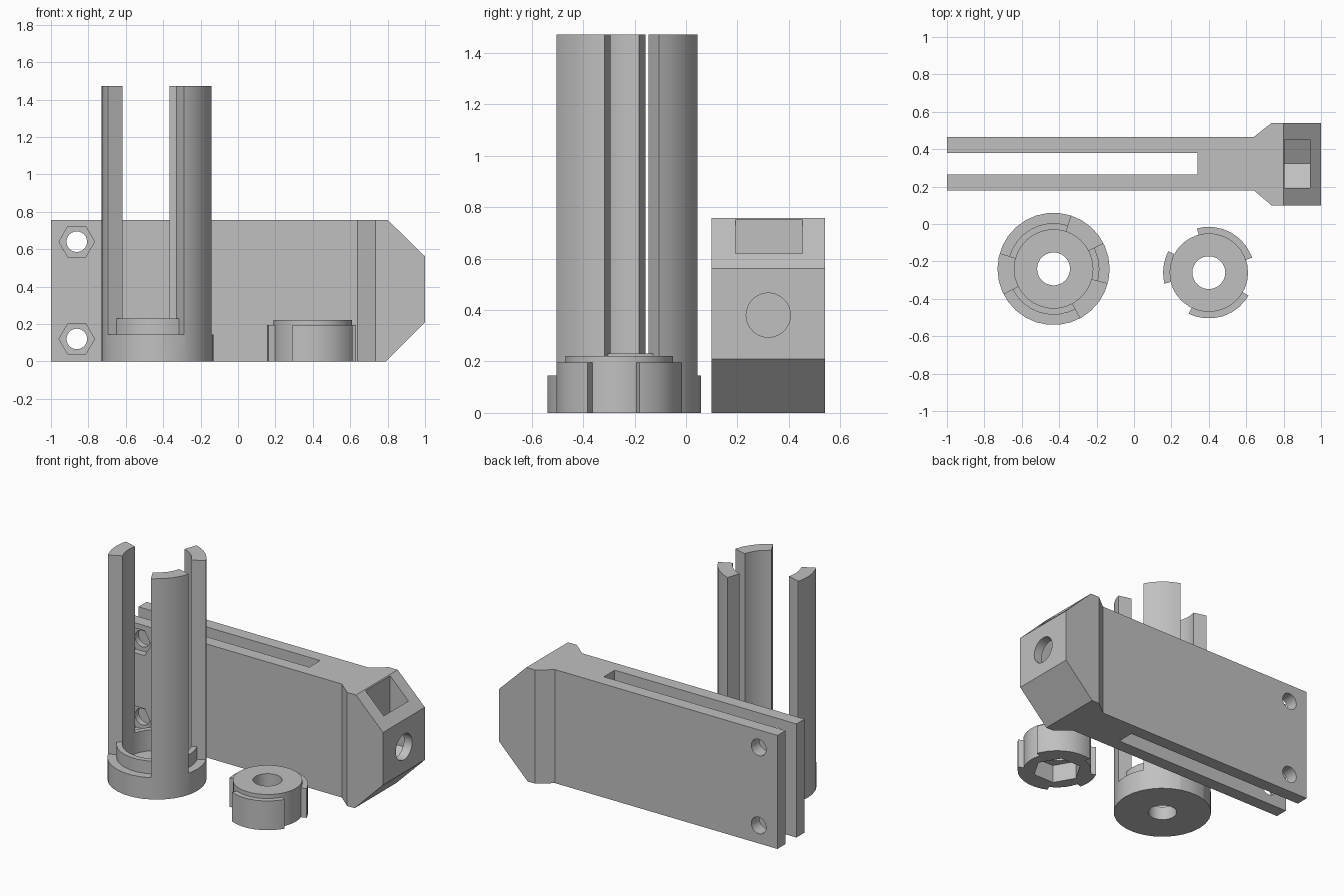
import bpy, bmesh
from math import cos, sin, radians, tau

if "Cube" in bpy.data.objects:
    bpy.data.objects.remove(bpy.data.objects["Cube"])

grey = bpy.data.materials.new("plain grey")
grey.use_nodes = True
colour = (0.53, 0.53, 0.53, 1)
grey.diffuse_color = colour
grey.node_tree.nodes["Principled BSDF"].inputs["Base Color"].default_value = colour


def finish(name, bm):
    bmesh.ops.recalc_face_normals(bm, faces=bm.faces)
    mesh = bpy.data.meshes.new(name)
    bm.to_mesh(mesh)
    bm.free()
    mesh.materials.append(grey)
    obj = bpy.data.objects.new(name, mesh)
    bpy.context.collection.objects.link(obj)
    return obj


def prism(name, points, axis, start, end):
    """Extrude a flat outline along one axis."""
    place = {"x": lambda p, d: (d, p[0], p[1]),
             "y": lambda p, d: (p[0], d, p[1]),
             "z": lambda p, d: (p[0], p[1], d)}[axis]
    bm = bmesh.new()
    face = bm.faces.new([bm.verts.new(place(p, start)) for p in points])
    ext = bmesh.ops.extrude_face_region(bm, geom=[face])
    shift = place((0, 0), end - start)
    bmesh.ops.translate(bm, vec=shift, verts=[g for g in ext["geom"] if isinstance(g, bmesh.types.BMVert)])
    return finish(name, bm)


def ngon(u, v, radius, sides):
    return [(u + radius * cos(tau * i / sides), v + radius * sin(tau * i / sides)) for i in range(sides)]


def lathe(name, centre, profile, a0=0, a1=360, step=12):
    """Turn a closed (radius, height) profile through an arc, capping open ends."""
    full = a1 - a0 == 360
    angles = [a0] + [a for a in range(-360, 720, step) if a0 < a < a1]
    if not full:
        angles.append(a1)
    bm = bmesh.new()
    rings = [[bm.verts.new((centre[0] + r * cos(radians(a)), centre[1] + r * sin(radians(a)), z))
              for r, z in profile] for a in angles]
    pairs = list(zip(rings, rings[1:])) + ([(rings[-1], rings[0])] if full else [])
    n = len(profile)
    for p, q in pairs:
        for i in range(n):
            j = (i + 1) % n
            bm.faces.new((p[i], p[j], q[j], q[i]))
    if not full:
        bm.faces.new(rings[0])
        bm.faces.new(rings[-1])
    return finish(name, bm)


def combine(obj, tool, operation="DIFFERENCE"):
    tool.hide_render = True
    mod = obj.modifiers.new("combine", "BOOLEAN")
    mod.operation, mod.object, mod.solver = operation, tool, "EXACT"
    bpy.context.view_layer.objects.active = obj
    bpy.ops.object.modifier_apply(modifier=mod.name)
    bpy.data.objects.remove(tool)


def smooth(obj):
    bpy.ops.object.select_all(action="DESELECT")
    obj.select_set(True)
    bpy.context.view_layer.objects.active = obj
    bpy.ops.object.shade_smooth_by_angle(angle=radians(25))


# Slotted arm with its widened, bevelled head
plan = [(-1, .18), (.64, .18), (.735, .10), (1, .10), (1, .54), (.735, .54), (.64, .465), (-1, .465),
        (-1, .38), (.34, .38), (.34, .265), (-1, .265)]
arm = prism("forked_arm", plan, "z", 0, .757)
side = [(-1.1, -.1), (.69, -.1), (1.1, .31), (1.1, .4625), (.7, .855), (-1.1, .855)]
combine(arm, prism("side_shape", side, "y", 0, .7), "INTERSECT")

# Clamp bolt holes with nut recesses on the front
for z in (.12, .64):
    combine(arm, prism("bolt_hole", ngon(-.862, z, .055, 24), "y", 0, .7))
    combine(arm, prism("nut_recess", ngon(-.862, z, .095, 6), "y", 0, .225))

# Nut trap and end bolt hole in the head
trap = [(.323, .23), (.453, .305), (.453, .9), (.193, .9), (.193, .305)]
combine(arm, prism("nut_trap", trap, "x", .805, .94))
combine(arm, prism("end_hole", ngon(.32, .38, .086, 30), "x", .6, 1.1))
smooth(arm)

# Three-pronged holder: a tube with a floor, opened by three gaps
holder_at = (-.43, -.24)
floor = .09
holder = lathe("pronged_holder", holder_at, [(.088, 0), (.30, 0), (.30, 1.472), (.21, 1.472),
                                             (.21, floor), (.088, floor)])
gap = [(.05, .23), (.245, .23), (.245, .145), (.4, .145), (.4, 1.6), (.05, 1.6)]
for a0, a1 in ((72, 164), (207, 298), (345, 387)):
    combine(holder, lathe("gap", holder_at, gap, a0, a1))
smooth(holder)

# Locking cap with three tabs and a nut pocket underneath
cap_at = (.40, -.26)
cap = lathe("locking_cap", cap_at, [(.088, 0), (.21, 0), (.21, .222), (.088, .222)])
for a0, a1 in ((19, 105), (152, 194), (244, 330)):
    tab = [(.18, 0), (.245, 0), (.245, .195), (.18, .195)]
    combine(cap, lathe("tab", cap_at, tab, a0, a1), "UNION")
combine(cap, prism("nut_pocket", ngon(*cap_at, .15, 6), "z", -.1, .12))
smooth(cap)
